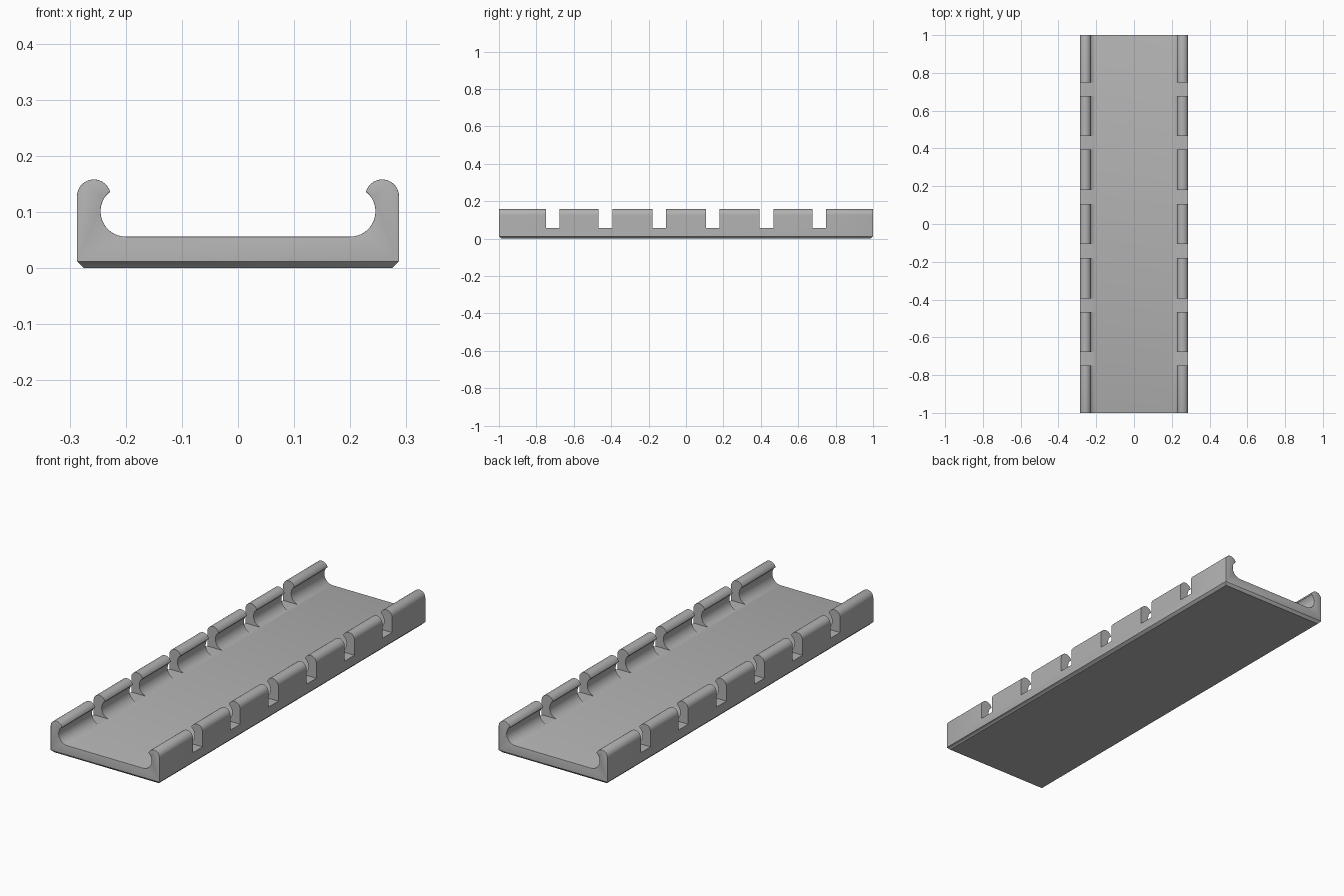
import bpy, bmesh
from math import cos, sin, radians
from mathutils import Matrix

cube = bpy.data.objects.get("Cube")
if cube:
    bpy.data.objects.remove(cube, do_unlink=True)

grey = bpy.data.materials.new("plain grey")
grey.use_nodes = True
colour = (0.45, 0.45, 0.45, 1)
grey.diffuse_color = colour
grey.node_tree.nodes["Principled BSDF"].inputs["Base Color"].default_value = colour

HALF_WIDTH, FLOOR, CHAMFER, FILLET = 0.287, 0.056, 0.012, 0.008


def arc(cx, cz, r, start, end, steps):
    angles = [radians(start + (end - start) * i / steps) for i in range(steps + 1)]
    return [(cx + r * cos(a), cz + r * sin(a)) for a in angles]


def new_object(name, bm):
    bmesh.ops.recalc_face_normals(bm, faces=bm.faces)
    mesh = bpy.data.meshes.new(name)
    bm.to_mesh(mesh)
    bm.free()
    obj = bpy.data.objects.new(name, mesh)
    bpy.context.collection.objects.link(obj)
    return obj


# Half profile: outer wall, rounded lip, undercut hook, down to the floor
half = [(HALF_WIDTH, 0)]
half += arc(0.257, 0.128, 0.030, 0, 168, 14)
half += arc(0.200, 0.101, 0.045, 49, -90, 16)
profile = half + [(-x, z) for x, z in reversed(half)]

# Clip tray: profile extruded along its length
bm = bmesh.new()
cap = bm.faces.new([bm.verts.new((x, -1, z)) for x, z in profile])
extruded = bmesh.ops.extrude_face_region(bm, geom=[cap])
for v in extruded["geom"]:
    if isinstance(v, bmesh.types.BMVert):
        v.co.y = 1

# Flat chamfer around the base
base = [e for e in bm.edges if all(v.co.z < 0.001 for v in e.verts)]
bmesh.ops.bevel(bm, geom=base, offset=CHAMFER, segments=1, affect='EDGES')

# Small rounding around both open ends
ends = [e for e in bm.edges
        if all(abs(v.co.y) > 0.999 for v in e.verts)
        and max(v.co.z for v in e.verts) > CHAMFER + 0.002]
bmesh.ops.bevel(bm, geom=ends, offset=FILLET, segments=3, profile=0.5,
                affect='EDGES', clamp_overlap=True)
tray = new_object("clip_tray", bm)
tray.data.materials.append(grey)

# Slots through both side walls, level with the floor
bm = bmesh.new()
for y in (0.143, 0.430, 0.713):
    for side in (-1, 1):
        place = Matrix.Translation((0, side * y, FLOOR + 0.151))
        size = Matrix.Diagonal((1, 0.073, 0.3, 1))
        bmesh.ops.create_cube(bm, size=1, matrix=place @ size)
cutter = new_object("slot_cutter", bm)
cutter.hide_render = True

cut = tray.modifiers.new("slots", 'BOOLEAN')
cut.operation = 'DIFFERENCE'
cut.solver = 'EXACT'
cut.object = cutter
bpy.ops.object.select_all(action='DESELECT')
bpy.context.view_layer.objects.active = tray
tray.select_set(True)
bpy.ops.object.modifier_apply(modifier=cut.name)
bpy.data.objects.remove(cutter, do_unlink=True)
bpy.ops.object.shade_smooth_by_angle(angle=radians(32))
